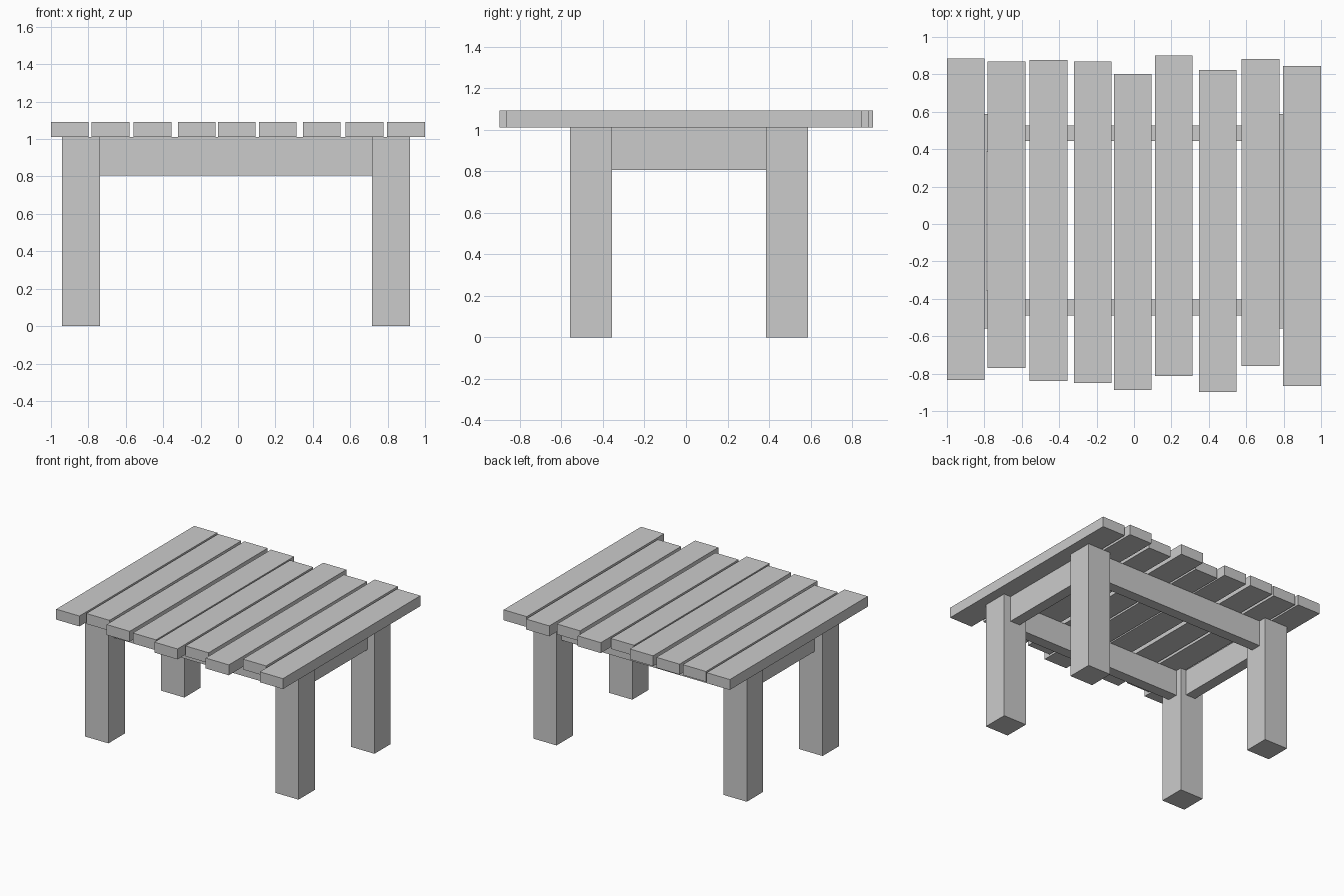
import bpy

if "Cube" in bpy.data.objects:
    bpy.data.objects.remove(bpy.data.objects["Cube"])


def box(name, x0, x1, y0, y1, z0, z1):
    bpy.ops.mesh.primitive_cube_add(
        size=1, location=((x0 + x1) / 2, (y0 + y1) / 2, (z0 + z1) / 2))
    ob = bpy.context.object
    ob.name = name
    ob.scale = (x1 - x0, y1 - y0, z1 - z0)
    bpy.ops.object.transform_apply(location=False, rotation=False, scale=True)
    return ob


TOP = 1.01      # underside of the planks
LEFT, RIGHT = (-0.942, -0.738), (0.717, 0.92)
FRONT, BACK = (-0.56, -0.356), (0.386, 0.588)

# Legs
for yn, y in (("front", FRONT), ("back", BACK)):
    for xn, x in (("left", LEFT), ("right", RIGHT)):
        box(f"{yn}_{xn}_leg", *x, *y, 0, TOP)

# Aprons between the legs
box("front_apron", LEFT[1], RIGHT[0], -0.49, -0.405, 0.806, TOP)
box("back_apron", LEFT[1], RIGHT[0], 0.443, 0.526, 0.806, TOP)
box("left_apron", -0.873, -0.788, FRONT[1], BACK[0], 0.806, TOP)
box("right_apron", 0.775, 0.86, FRONT[1], BACK[0], 0.806, TOP)

# Uneven top planks: centre x, front end, back end
planks = [(-0.9, -0.834, 0.884), (-0.682, -0.77, 0.87), (-0.457, -0.84, 0.877),
          (-0.221, -0.85, 0.87), (-0.007, -0.888, 0.802), (0.212, -0.813, 0.902),
          (0.448, -0.898, 0.823), (0.676, -0.76, 0.881), (0.898, -0.867, 0.845)]
for i, (cx, y0, y1) in enumerate(planks, 1):
    box(f"top_plank_{i}", cx - 0.101, cx + 0.101, y0, y1, TOP, 1.092)
